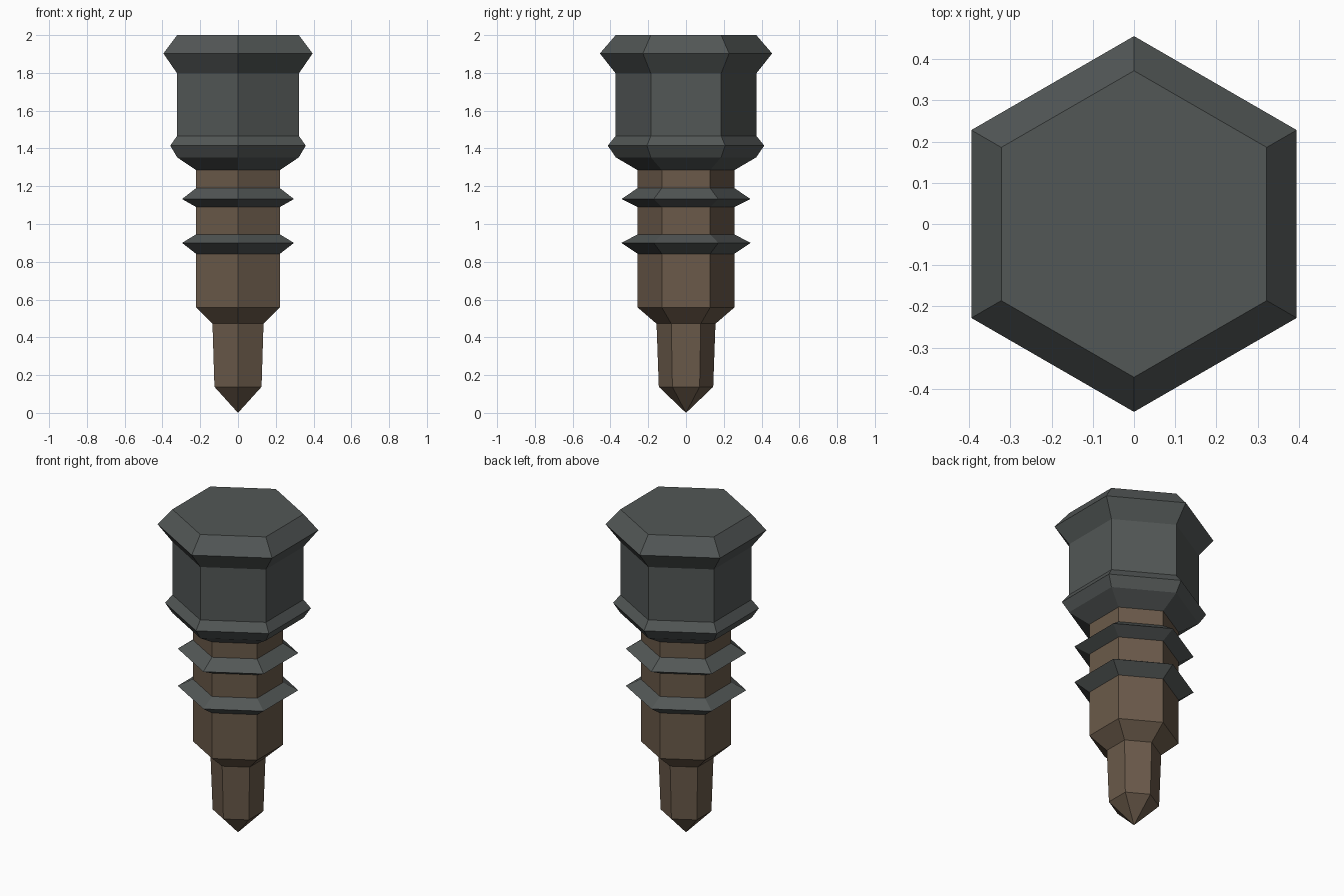
import bpy, bmesh, math

if "Cube" in bpy.data.objects:
    bpy.data.objects.remove(bpy.data.objects["Cube"])

SIDES = 6


def material(name, rgb):
    m = bpy.data.materials.new(name)
    m.diffuse_color = (*rgb, 1)
    m.use_nodes = True
    m.node_tree.nodes["Principled BSDF"].inputs["Base Color"].default_value = m.diffuse_color
    return m


steel = material("dark_steel", (0.085, 0.095, 0.093))
brown = material("brown_shaft", (0.145, 0.102, 0.068))

# Profile from top to bottom: (corner radius, height, material of the band below)
STEEL, BROWN = 0, 1
SHAFT = 0.256


def thread_ring(top, mid, bottom):
    return [(SHAFT, top, STEEL), (0.342, mid, STEEL), (SHAFT, bottom, BROWN)]


profile = [
    # hexagonal head with flared rim and lower collar
    (0.372, 2.0, STEEL), (0.456, 1.903, STEEL), (0.372, 1.797, STEEL),
    (0.372, 1.467, STEEL), (0.414, 1.415, STEEL), (0.372, 1.353, STEEL),
    (SHAFT, 1.285, BROWN),
    # shaft with two rings
    *thread_ring(1.19, 1.132, 1.09),
    *thread_ring(0.945, 0.9, 0.842),
    # step down to the slim tip
    (SHAFT, 0.558, BROWN), (0.156, 0.472, BROWN), (0.144, 0.138, BROWN),
]

bm = bmesh.new()
loops = []
for r, z, _ in profile:
    loops.append([bm.verts.new((r * math.sin(math.tau * i / SIDES),
                                -r * math.cos(math.tau * i / SIDES), z))
                  for i in range(SIDES)])

# flat top, side bands, then the point
bm.faces.new(loops[0])
for upper, lower, (_, _, mat) in zip(loops, loops[1:], profile):
    for i in range(SIDES):
        j = (i + 1) % SIDES
        bm.faces.new((upper[i], lower[i], lower[j], upper[j])).material_index = mat
point = bm.verts.new((0, 0, 0))
for i in range(SIDES):
    bm.faces.new((loops[-1][i], point, loops[-1][(i + 1) % SIDES])).material_index = BROWN

bmesh.ops.recalc_face_normals(bm, faces=bm.faces)
mesh = bpy.data.meshes.new("hex_bolt")
bm.to_mesh(mesh)
bm.free()
mesh.materials.append(steel)
mesh.materials.append(brown)
bpy.context.collection.objects.link(bpy.data.objects.new("hex_bolt", mesh))
